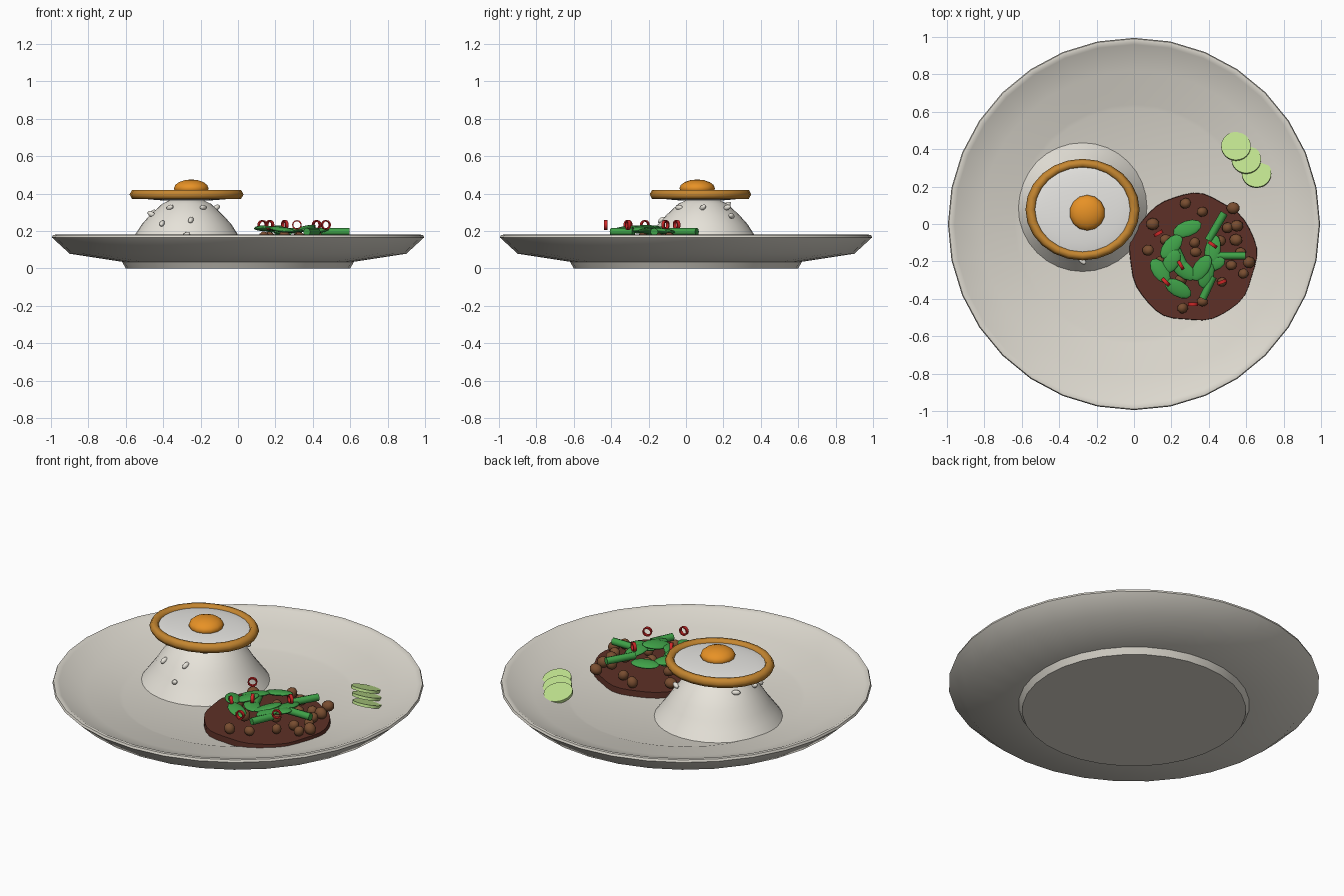
import bpy, bmesh, math, random
from math import radians, sin, cos, pi
from mathutils import Vector

if "Cube" in bpy.data.objects:
    bpy.data.objects.remove(bpy.data.objects["Cube"], do_unlink=True)
random.seed(4)


def material(name, r, g, b):
    m = bpy.data.materials.new(name)
    m.use_nodes = True
    m.diffuse_color = (r, g, b, 1)
    m.node_tree.nodes["Principled BSDF"].inputs["Base Color"].default_value = (r, g, b, 1)
    return m


CERAMIC = material("ceramic", .72, .69, .62)
RICE = material("rice", .8, .77, .7)
EGG = material("egg white", .86, .85, .82)
CRISP = material("crisp edge", .56, .24, .03)
YOLK = material("yolk", .84, .3, .02)
SAUCE = material("dark sauce", .11, .03, .02)
MEAT = material("brown meat", .19, .075, .03)
GREEN = material("leaf green", .05, .36, .065)
CHILI = material("chili red", .62, .02, .02)
CUCUMBER = material("pale green", .52, .76, .27)


def finish(ob, name, mat, smooth=40):
    """Name, colour and shade the object."""
    ob.name = ob.data.name = name
    ob.data.materials.clear()
    ob.data.materials.append(mat)
    bpy.ops.object.select_all(action="DESELECT")
    ob.select_set(True)
    bpy.context.view_layer.objects.active = ob
    if smooth:
        bpy.ops.object.shade_smooth_by_angle(angle=radians(smooth))
    return ob


def lathe(name, profile, segments, loc, mat, closed=False, smooth=40):
    """Turn a (radius, height) profile around the vertical axis."""
    bm = bmesh.new()
    pts = [bm.verts.new((r, 0, z)) for r, z in profile]
    pairs = list(zip(pts, pts[1:])) + ([(pts[-1], pts[0])] if closed else [])
    edges = [bm.edges.new(p) for p in pairs]
    bmesh.ops.spin(bm, geom=pts + edges, axis=(0, 0, 1), cent=(0, 0, 0),
                   angle=2 * pi, steps=segments, use_duplicate=False)
    bmesh.ops.remove_doubles(bm, verts=bm.verts, dist=.0005)
    bmesh.ops.recalc_face_normals(bm, faces=bm.faces)
    me = bpy.data.meshes.new(name)
    bm.to_mesh(me)
    bm.free()
    ob = bpy.data.objects.new(name, me)
    ob.location = loc
    bpy.context.collection.objects.link(ob)
    return finish(ob, name, mat, smooth)


def ellipsoid(name, loc, size, mat, rot=(0, 0, 0), segs=12, rings=8):
    bpy.ops.mesh.primitive_uv_sphere_add(segments=segs, ring_count=rings, radius=1,
                                         location=loc, rotation=rot)
    ob = bpy.context.object
    ob.scale = size
    return finish(ob, name, mat, 60)


def cylinder(name, loc, radius, depth, sides, mat, rot):
    bpy.ops.mesh.primitive_cylinder_add(vertices=sides, radius=radius, depth=depth,
                                        location=loc, rotation=rot)
    return finish(bpy.context.object, name, mat, 50)


# Plate with foot, shallow well and wide rim
lathe("plate", [(0, 0), (.6, 0), (.62, .035), (.9, .078), (.995, .165), (.99, .178),
                (.975, .18), (.96, .172), (.82, .122), (.64, .093), (.62, .086), (0, .086)],
      32, (0, 0, 0), CERAMIC, smooth=50)

# Rice mound
RX, RY = -.275, .09
lathe("rice_mound", [(.345, .085), (.312, .13), (.275, .18), (.24, .235), (.195, .285),
                     (.13, .345), (.06, .378), (0, .385)], 32, (RX, RY, 0), RICE)

# Loose grains on the mound: angle, distance from axis, height
grains = [(237, .24, .24), (276, .22, .258), (235, .155, .325), (305, .155, .325),
          (0, .16, .325), (270, .29, .18), (50, .17, .325), (42, .23, .28),
          (120, .15, .34), (155, .19, .3), (200, .2, .29)]
for i, (a, r, z) in enumerate(grains):
    t = radians(a)
    ellipsoid(f"rice_grain_{i}", (RX + r * cos(t), RY + r * sin(t), z), (.024, .014, .014),
              RICE, (random.uniform(-.6, .6), random.uniform(-.6, .6), random.uniform(0, pi)), 8, 6)

# Fried egg: white, crisp edge and yolk
ellipsoid("egg_white", (RX, .08, .39), (.287, .255, .03), EGG, segs=32, rings=12)
edge = lathe("egg_crisp_edge",
             [(.277 + .028 * cos(k * pi / 3), .028 * sin(k * pi / 3)) for k in range(6)],
             24, (RX, .077, .395), CRISP, closed=True, smooth=70)
edge.scale = (1, .89, 1)
ellipsoid("egg_yolk", (-.25, .06, .427), (.095, .095, .048), YOLK, segs=14, rings=8)

# Sauce puddle with a slightly wavy outline
SX, SY = .315, -.18
puddle = lathe("sauce_puddle", [(0, .085), (.34, .085), (.338, .12), (0, .12)], 40,
               (SX, SY, 0), SAUCE)
for v in puddle.data.vertices:
    a = math.atan2(v.co.y, v.co.x)
    k = 1 + .015 * sin(5 * a) + .012 * sin(9 * a + 1)
    v.co.x *= k
    v.co.y *= k

# Meat pieces
meat = [(.1, 0), (.275, .11), (.365, .065), (.53, .085), (.5, -.02), (.55, -.01), (.545, -.085),
        (.325, -.1), (.33, -.15), (.075, -.14), (.26, -.45), (.365, -.415), (.585, -.265),
        (.615, -.205), (.57, -.15), (.47, -.31), (.17, -.085), (.41, -.23), (.14, -.2),
        (.46, -.09), (.52, -.22), (.25, -.3)]
for i, (x, y) in enumerate(meat):
    bpy.ops.mesh.primitive_ico_sphere_add(
        subdivisions=2, radius=random.uniform(.029, .037), rotation=(i, 2 * i, 0),
        location=(x, y, .145 if math.hypot(x - SX, y - SY) > .2 else .165))
    ob = bpy.context.object
    ob.scale = (1, .9, .85)
    finish(ob, f"meat_{i}", MEAT, 25)

# Leaves: x, y, heading, half length
leaves = [(.285, -.025, 20, .08), (.2, -.12, 50, .08), (.14, -.25, -55, .075),
          (.26, -.24, -40, .085), (.235, -.345, -30, .08), (.36, -.235, 55, .08),
          (.42, -.14, 80, .085), (.385, -.27, 75, .075), (.2, -.2, 60, .07), (.42, -.21, 15, .07)]
for i, (x, y, a, length) in enumerate(leaves):
    ellipsoid(f"leaf_{i}", (x, y, .2 + .007 * (i % 3)), (length, .043, .014), GREEN,
              (random.uniform(-.25, .25), random.uniform(-.15, .15), radians(a)), 12, 8)

# Stems: x, y, heading, length
stems = [(.44, -.015, 60, .17), (.52, -.17, 0, .15), (.395, -.34, 65, .13), (.24, -.16, -65, .14)]
for i, (x, y, a, length) in enumerate(stems):
    cylinder(f"stem_{i}", (x, y, .195), .021, length, 8, GREEN, (0, pi / 2, radians(a)))

# Chili rings standing upright
rings = [(.13, -.05, 30), (.42, -.11, -35), (.25, -.22, -60), (.17, -.31, -45),
         (.47, -.31, 20), (.315, -.43, 0)]
for i, (x, y, a) in enumerate(rings):
    ob = lathe(f"chili_ring_{i}", [(.026, -.009), (.026, .009), (.019, .009), (.019, -.009)],
               12, (x, y, .232), CHILI, closed=True)
    ob.rotation_euler = (pi / 2, 0, radians(a))

# Cucumber slices leaning on each other
for i, (x, y) in enumerate([(.545, .415), (.6, .345), (.655, .27)]):
    cylinder(f"cucumber_slice_{i}", (x, y, .126 - .002 * i), .079, .016, 24, CUCUMBER,
             (radians(-18), 0, 0))
